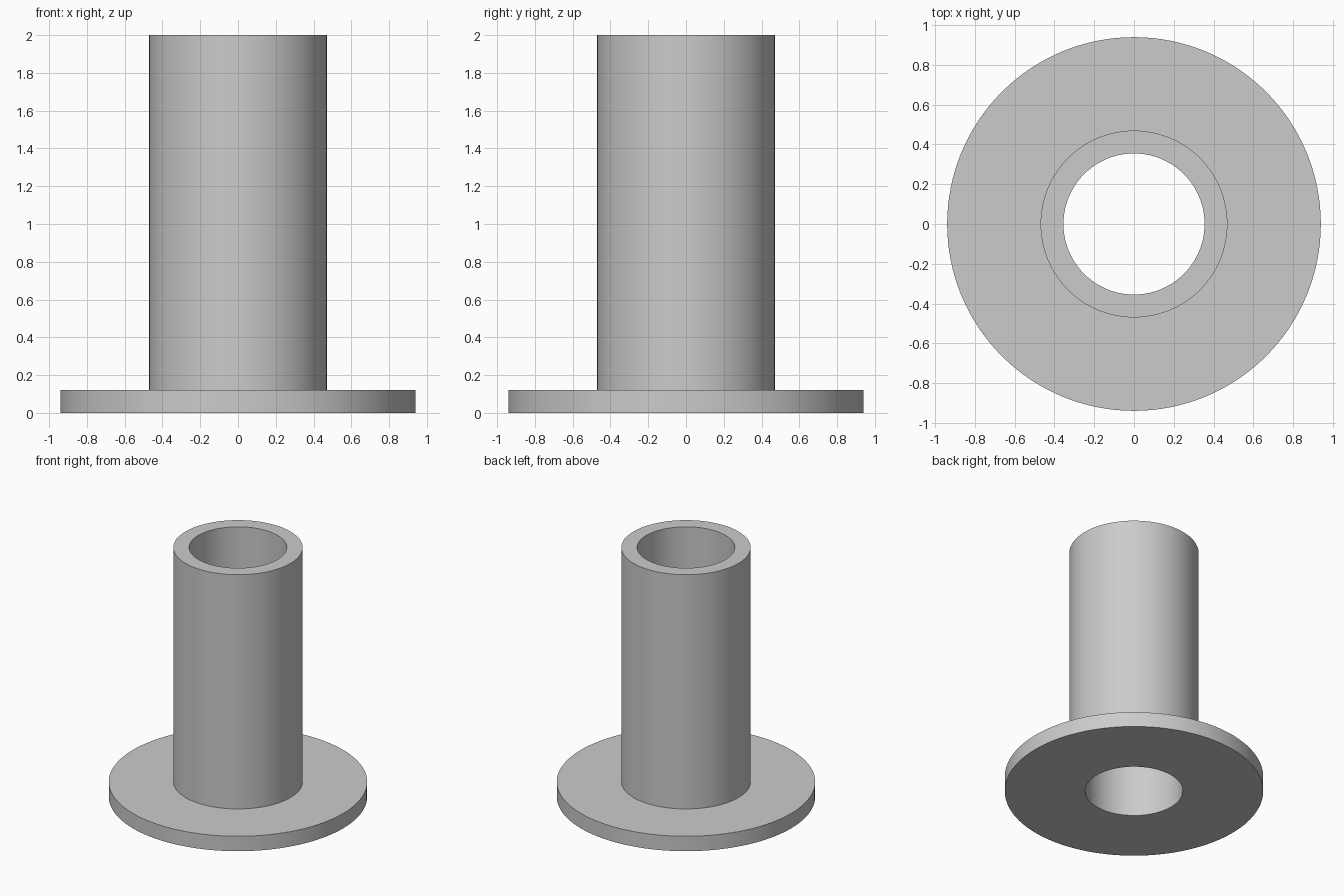
import bpy
import bmesh
from math import tau
from mathutils import Vector

cube = bpy.data.objects.get("Cube")
if cube:
    bpy.data.objects.remove(cube, do_unlink=True)

SEGMENTS = 128
BORE, TUBE, FLANGE = 0.355, 0.47, 0.94
FLANGE_TOP, HEIGHT = 0.12, 2.0

# Plain grey
grey = bpy.data.materials.new("plain_grey")
grey.use_nodes = True
colour = (0.6, 0.6, 0.6, 1)
grey.diffuse_color = colour
grey.node_tree.nodes["Principled BSDF"].inputs["Base Color"].default_value = colour

# Flanged sleeve: closed cross-section spun around the z axis
profile = [(BORE, 0), (FLANGE, 0), (FLANGE, FLANGE_TOP),
           (TUBE, FLANGE_TOP), (TUBE, HEIGHT), (BORE, HEIGHT)]
bm = bmesh.new()
verts = [bm.verts.new((r, 0, z)) for r, z in profile]
edges = [bm.edges.new((a, b)) for a, b in zip(verts, verts[1:] + verts[:1])]
bmesh.ops.spin(bm, geom=verts + edges, cent=Vector(), axis=Vector((0, 0, 1)),
               angle=tau, steps=SEGMENTS, use_merge=True)
bmesh.ops.remove_doubles(bm, verts=bm.verts, dist=0.0001)
bmesh.ops.recalc_face_normals(bm, faces=bm.faces)

mesh = bpy.data.meshes.new("flanged_sleeve")
bm.to_mesh(mesh)
bm.free()
mesh.materials.append(grey)
sleeve = bpy.data.objects.new("flanged_sleeve", mesh)
bpy.context.collection.objects.link(sleeve)

# Smooth round walls with crisp rims
bpy.ops.object.select_all(action="DESELECT")
sleeve.select_set(True)
bpy.context.view_layer.objects.active = sleeve
bpy.ops.object.shade_smooth_by_angle()
